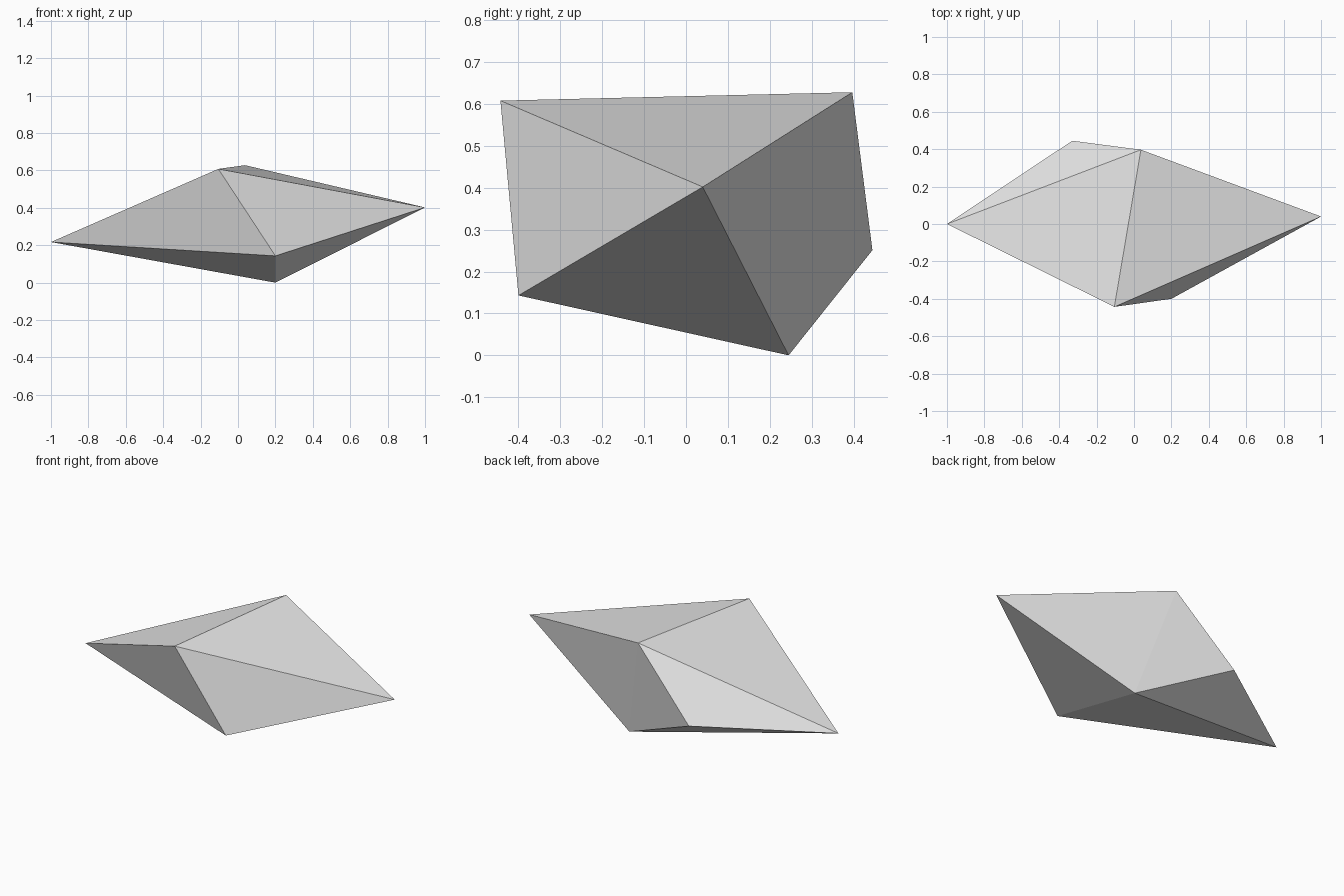
import bpy
import bmesh

if "Cube" in bpy.data.objects:
    bpy.data.objects.remove(bpy.data.objects["Cube"])

# Corners of the angular shard
corners = {
    "left_tip": (-1.0, 0.0, 0.217),
    "right_tip": (1.0, 0.04, 0.402),
    "top_front": (-0.105, -0.443, 0.608),
    "top_back": (0.037, 0.397, 0.628),
    "low_front": (0.2, -0.40, 0.143),
    "low_back": (-0.33, 0.445, 0.251),
    "base": (0.2, 0.245, 0.0),
}

# Flat triangular facets joining the corners
facets = [
    ("left_tip", "top_front", "top_back"),
    ("right_tip", "top_front", "top_back"),
    ("left_tip", "top_back", "low_back"),
    ("left_tip", "low_front", "top_front"),
    ("right_tip", "low_front", "top_front"),
    ("left_tip", "low_front", "base"),
    ("right_tip", "low_front", "base"),
    ("right_tip", "top_back", "base"),
    ("low_back", "top_back", "base"),
    ("left_tip", "low_back", "base"),
]

bm = bmesh.new()
verts = {name: bm.verts.new(co) for name, co in corners.items()}
for facet in facets:
    bm.faces.new([verts[name] for name in facet])
bmesh.ops.recalc_face_normals(bm, faces=bm.faces[:])

mesh = bpy.data.meshes.new("rock_shard")
bm.to_mesh(mesh)
bm.free()

# Plain stone colour
stone = bpy.data.materials.new("stone_grey")
stone.diffuse_color = (0.8, 0.8, 0.8, 1.0)
stone.use_nodes = True
stone.node_tree.nodes["Principled BSDF"].inputs["Base Color"].default_value = stone.diffuse_color
mesh.materials.append(stone)

rock = bpy.data.objects.new("rock_shard", mesh)
bpy.context.collection.objects.link(rock)
